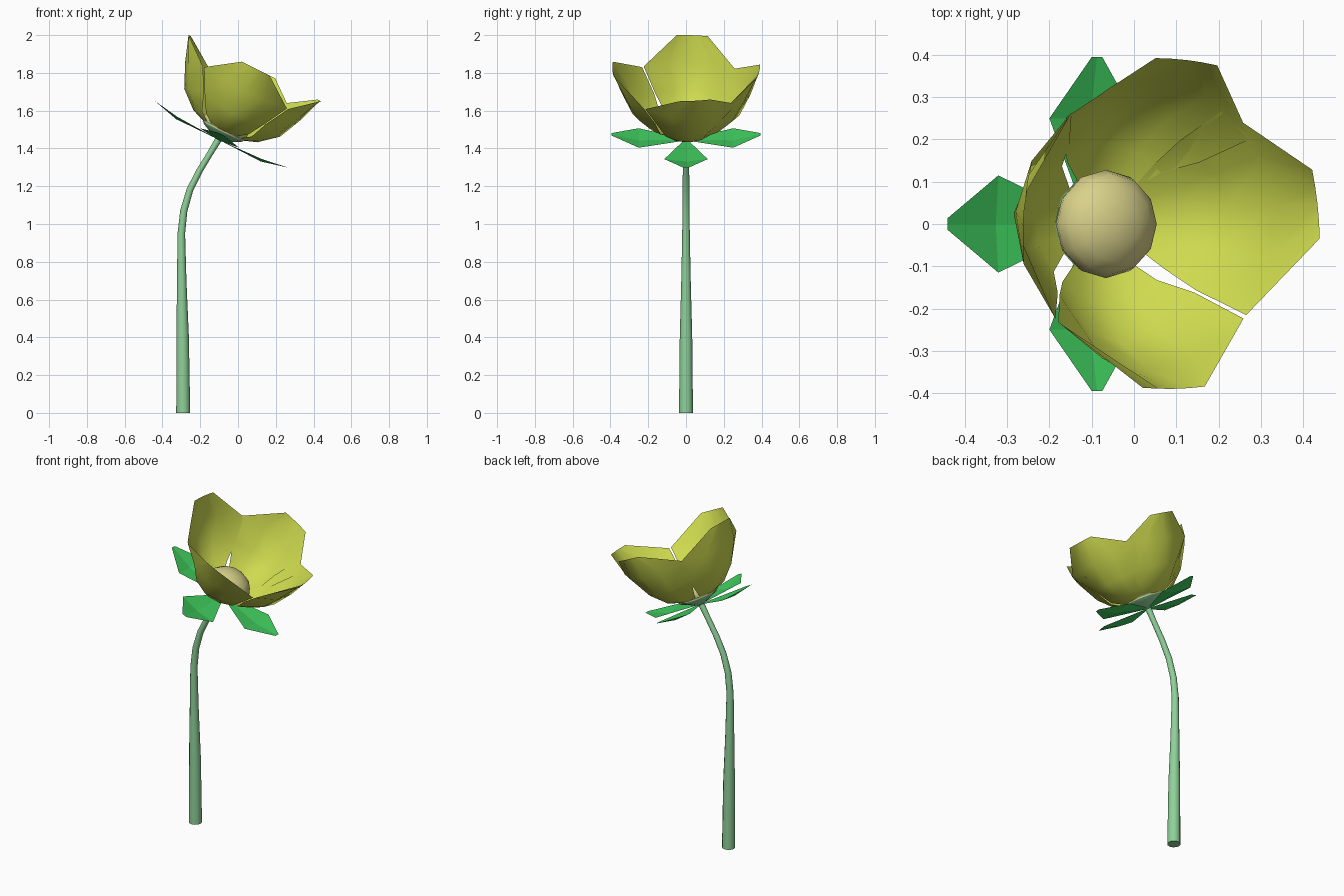
import bpy, bmesh, math
from mathutils import Matrix, Vector

if "Cube" in bpy.data.objects:
    bpy.data.objects.remove(bpy.data.objects["Cube"])

def material(name, srgb):
    m = bpy.data.materials.new(name)
    lin = [c / 12.92 if c <= 0.04045 else ((c + 0.055) / 1.055) ** 2.4 for c in srgb]
    m.diffuse_color = (*lin, 1)
    m.use_nodes = True
    m.node_tree.nodes["Principled BSDF"].inputs["Base Color"].default_value = m.diffuse_color
    return m

STEM = material("pale green", (0.56, 0.82, 0.60))
SEPAL = material("leaf green", (0.25, 0.80, 0.37))
PETAL = material("yellow", (0.81, 0.86, 0.31))
CENTRE = material("tan", (0.85, 0.82, 0.54))

# Local frame of the tilted flower head
HEAD = Matrix.Translation((-0.10, 0, 1.45)) @ Matrix.Rotation(math.radians(26.57), 4, 'Y')

def add_object(name, bm, mat, smooth_angle=None):
    me = bpy.data.meshes.new(name)
    bm.to_mesh(me)
    bm.free()
    ob = bpy.data.objects.new(name, me)
    bpy.context.collection.objects.link(ob)
    me.materials.append(mat)
    if smooth_angle:
        bpy.ops.object.select_all(action='DESELECT')
        ob.select_set(True)
        bpy.context.view_layer.objects.active = ob
        bpy.ops.object.shade_smooth_by_angle(angle=math.radians(smooth_angle))
    return ob

def skin(bm, rows, closed=False):
    """Join consecutive rows of points with quads."""
    vs = [[bm.verts.new(p) for p in row] for row in rows]
    n = len(vs[0])
    for a, b in zip(vs, vs[1:]):
        for i in range(n if closed else n - 1):
            j = (i + 1) % n
            bm.faces.new((a[i], a[j], b[j], b[i]))
    return vs

# Stem: tapered tube along a bent path, x, z, radius
path = [(-0.29, 0, .037), (-0.293, .4, .033), (-0.298, .7, .025), (-0.30, .95, .02),
        (-0.287, 1.07, .019), (-0.255, 1.18, .018), (-0.205, 1.28, .017),
        (-0.15, 1.37, .016), (-0.105, 1.445, .018)]
SIDES = 12
circle = [(math.cos(2 * math.pi * i / SIDES), math.sin(2 * math.pi * i / SIDES)) for i in range(SIDES)]
rings = []
for k, (x, z, r) in enumerate(path):
    a, b = path[max(k - 1, 0)], path[min(k + 1, len(path) - 1)]
    t = Vector((b[0] - a[0], 0, b[1] - a[1])).normalized() if k else Vector((0, 0, 1))
    side = Vector((t.z, 0, -t.x))
    rings.append([Vector((x, 0, z)) + side * c * r + Vector((0, s * r, 0)) for c, s in circle])
# flared cup under the petals
for h, r in [(.018, .07), (.035, .108), (.055, .125)]:
    rings.append([HEAD @ Vector((c * r, s * r, h)) for c, s in circle])
bm = bmesh.new()
vs = skin(bm, rings, closed=True)
bm.faces.new(vs[0][::-1])
bm.faces.new(vs[-1])
add_object("stem", bm, STEM, 50)

# Domed flower centre
bm = bmesh.new()
bmesh.ops.create_uvsphere(bm, u_segments=12, v_segments=8, radius=1,
                          matrix=HEAD @ Matrix.Translation((0, 0, .075)) @ Matrix.Diagonal((.128, .128, .085, 1)))
bmesh.ops.delete(bm, geom=[v for v in bm.verts if (HEAD.inverted() @ v.co).z < .03], context='VERTS')
add_object("flower_centre", bm, CENTRE, 40)

# Sepals: four creased leaves; radius, half width, centre height, edge height
sepal_rows = [(.01, .012, -.004, -.004), (.25, .115, -.008, .006), (.395, .014, .028, .028)]
for k in range(4):
    M = HEAD @ Matrix.Rotation(k * math.pi / 2, 4, 'Z')
    bm = bmesh.new()
    skin(bm, [[M @ Vector((r, -w, e)), M @ Vector((r, 0, c)), M @ Vector((r, w, e))]
              for r, w, c, e in sepal_rows][::-1])
    bmesh.ops.recalc_face_normals(bm, faces=bm.faces)
    add_object(f"sepal_{k + 1}", bm, SEPAL)

# Petals: four cupped shells; centre radius, centre height, half width, edge radius, edge height
petal_rows = [(.08, .035, .06, .08, .045), (.19, .075, .125, .135, .09),
              (.285, .155, .178, .165, .18), (.345, .285, .245, .228, .305),
              (.39, .42, .082, .386, .42)]
for k, angle in enumerate((7, 84, 175, 271)):
    M = HEAD @ Matrix.Rotation(math.radians(angle), 4, 'Z')
    bm = bmesh.new()
    rows = []
    for r, h, w, er, eh in petal_rows:
        rows.append([M @ Vector((r + (er - r) * t * t, w * t, h + (eh - h) * t * t))
                     for t in (-1, -.5, 0, .5, 1)])
    skin(bm, rows)
    bmesh.ops.recalc_face_normals(bm, faces=bm.faces)
    add_object(f"petal_{k + 1}", bm, PETAL, 60)
